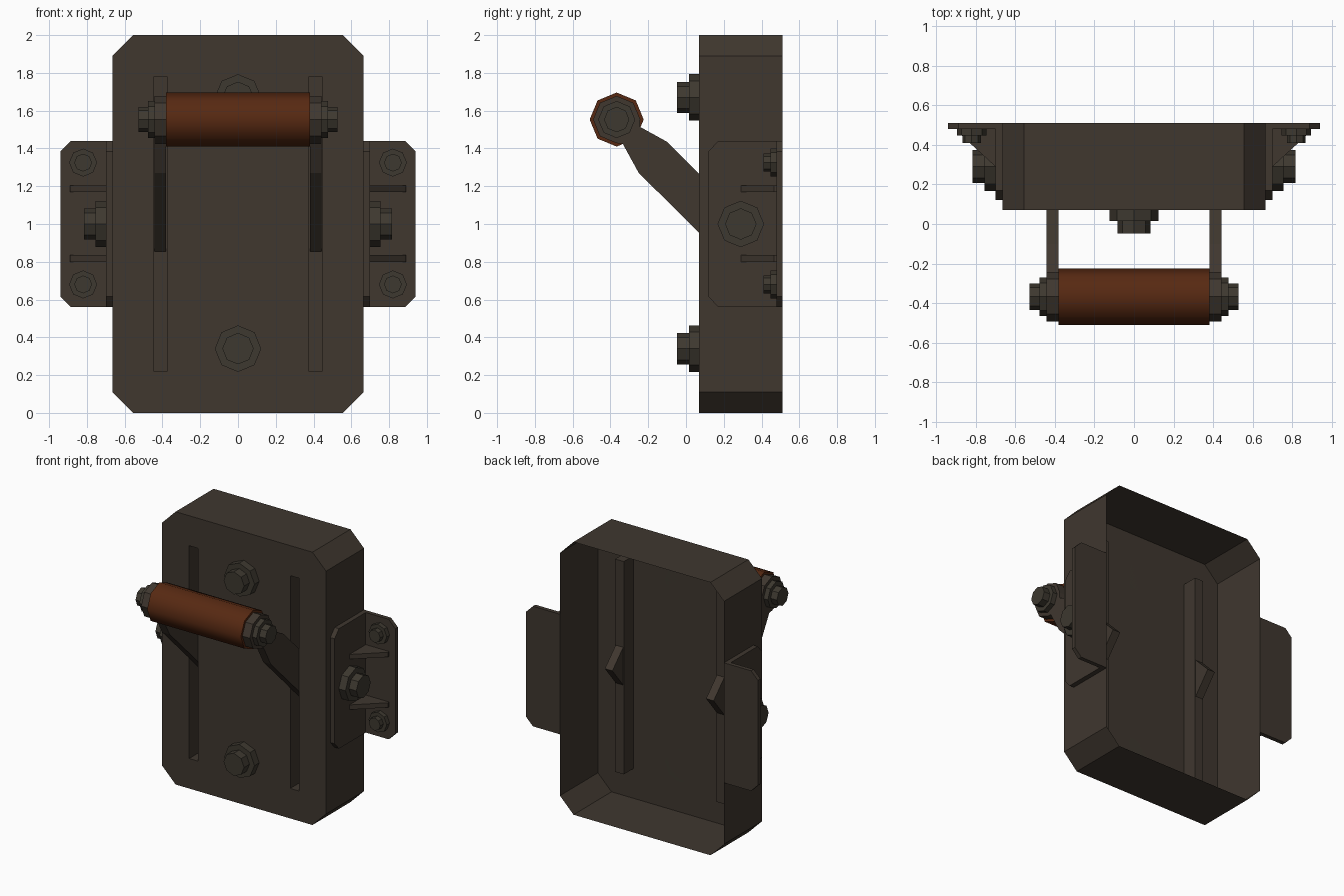
import bpy, bmesh, math

if "Cube" in bpy.data.objects:
    bpy.data.objects.remove(bpy.data.objects["Cube"])


def material(name, rgb):
    m = bpy.data.materials.new(name)
    m.diffuse_color = (*rgb, 1)
    m.use_nodes = True
    m.node_tree.nodes["Principled BSDF"].inputs["Base Color"].default_value = m.diffuse_color
    return m


STEEL = material("dark_brown_steel", (0.050, 0.038, 0.028))
BOLT = material("dark_bolt_steel", (0.047, 0.040, 0.029))
GRIP = material("rust_orange_grip", (0.095, 0.022, 0.006))


def finish(bm, name, mat, mirror=False):
    me = bpy.data.meshes.new(name)
    bm.to_mesh(me)
    bm.free()
    me.materials.append(mat)
    ob = bpy.data.objects.new(name, me)
    bpy.context.collection.objects.link(ob)
    if mirror:
        ob.modifiers.new("mirror", 'MIRROR')
    return ob


def place(axis, u, v, d):
    return {'X': (d, u, v), 'Y': (u, d, v), 'Z': (u, v, d)}[axis]


def add_prism(bm, pts, axis, a, b):
    lo = [bm.verts.new(place(axis, u, v, a)) for u, v in pts]
    hi = [bm.verts.new(place(axis, u, v, b)) for u, v in pts]
    n = len(pts)
    faces = [bm.faces.new(lo), bm.faces.new(hi)]
    faces += [bm.faces.new((lo[i], lo[(i + 1) % n], hi[(i + 1) % n], hi[i])) for i in range(n)]
    bmesh.ops.recalc_face_normals(bm, faces=faces)


def prism(name, pts, axis, a, b, mat=STEEL, mirror=False):
    bm = bmesh.new()
    add_prism(bm, pts, axis, a, b)
    return finish(bm, name, mat, mirror)


def octagon(u, v, r):
    return [(u + r * math.cos(k * math.pi / 4), v + r * math.sin(k * math.pi / 4)) for k in range(8)]


def bolt(name, axis, u, v, base, mid, tip, r_washer, r_head, mirror=False):
    bm = bmesh.new()
    add_prism(bm, octagon(u, v, r_washer), axis, base, mid)
    add_prism(bm, octagon(u, v, r_head), axis, mid, tip)
    return finish(bm, name, BOLT, mirror)


# housing: open-backed shell with two slot channels sunk into its front
FRONT, BACK, FLOOR = 0.07, 0.51, 0.185
W, H, C = 0.665, 2.0, 0.11
outline = [(-W + C, 0), (W - C, 0), (W, C), (W, H - C), (W - C, H), (-W + C, H), (-W, H - C), (-W, C)]
slots = [[(x0, 0.22), (x1, 0.22), (x1, 1.78), (x0, 1.78)] for x0, x1 in ((-0.445, -0.375), (0.375, 0.445))]
bm = bmesh.new()
edges = []
for loop, depth in [(outline, BACK)] + [(s, FLOOR) for s in slots]:
    f = [bm.verts.new((x, FRONT, z)) for x, z in loop]
    b = [bm.verts.new((x, depth, z)) for x, z in loop]
    n = len(loop)
    for i in range(n):
        j = (i + 1) % n
        edges.append(bm.edges.new((f[i], f[j])))
        bm.faces.new((f[i], f[j], b[j], b[i]))
    if depth == FLOOR:
        bm.faces.new(b)
bmesh.ops.triangle_fill(bm, edges=edges, use_beauty=True, normal=(0, -1, 0))
bmesh.ops.recalc_face_normals(bm, faces=bm.faces)
bm.normal_update()
front = next(f for f in bm.faces if all(abs(v.co.y - FRONT) < 1e-5 for v in f.verts))
if front.normal.y > 0:
    bmesh.ops.reverse_faces(bm, faces=bm.faces)
finish(bm, "housing", STEEL)

# side mounting brackets: cheek plate, back flange and two gussets
prism("bracket_cheek", [(0.51, 0.56), (0.17, 0.56), (0.12, 0.615), (0.12, 1.385), (0.17, 1.44), (0.51, 1.44)],
      'X', W, 0.70, mirror=True)
prism("bracket_flange", [(0.70, 0.56), (0.885, 0.56), (0.94, 0.615), (0.94, 1.385), (0.885, 1.44), (0.70, 1.44)],
      'Y', 0.48, 0.51, mirror=True)
for z in (0.80, 1.17):
    prism("bracket_gusset", [(0.70, 0.29), (0.89, 0.465), (0.89, 0.48), (0.70, 0.48)], 'Z', z, z + 0.035, mirror=True)

# bolts on the front, cheeks and flanges
for z in (0.34, 1.67):
    bolt("front_bolt", 'Y', 0, z, FRONT, 0.015, -0.048, 0.123, 0.083)
bolt("cheek_bolt", 'X', 0.29, 1.0, 0.70, 0.755, 0.815, 0.123, 0.083, True)
for z in (0.68, 1.325):
    bolt("flange_bolt", 'Y', 0.82, z, 0.48, 0.447, 0.41, 0.074, 0.047, True)

# lever arms, each with an octagonal eye around the grip
PY, PZ = -0.367, 1.553
eye = octagon(PY, PZ, 0.125)[:7]
prism("lever_arm", eye + [(-0.335, 1.425), (-0.25, 1.27), (0.17, 0.855), (0.31, 1.025), (-0.10, 1.435), (-0.245, 1.515)],
      'X', 0.38, 0.441, mirror=True)
bolt("grip_bolt", 'X', PY, PZ, 0.441, 0.476, 0.527, 0.098, 0.067, True)

# smooth grip roller
grip = prism("grip_roller", octagon(PY, PZ, 0.143), 'X', -0.38, 0.38, GRIP)
for p in grip.data.polygons:
    p.use_smooth = len(p.vertices) == 4
for e in grip.data.edges:
    a, b = (grip.data.vertices[i].co.x for i in e.vertices)
    e.use_edge_sharp = abs(a - b) < 1e-4
